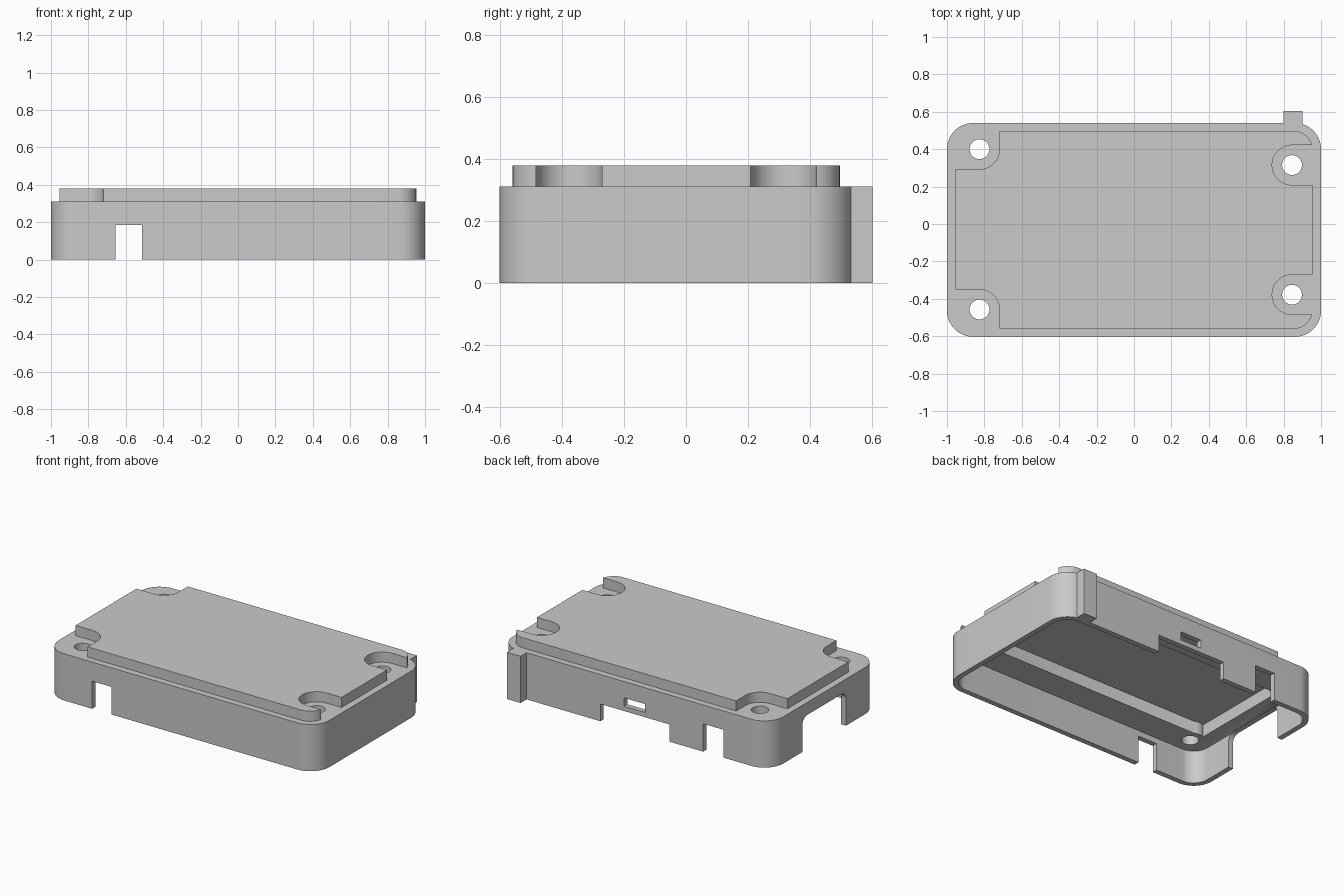
import bpy
import bmesh
from math import cos, sin, radians

if "Cube" in bpy.data.objects:
    bpy.data.objects.remove(bpy.data.objects["Cube"])

grey = bpy.data.materials.new("plain grey")
grey.use_nodes = True
grey.diffuse_color = (0.59, 0.59, 0.59, 1)
grey.node_tree.nodes["Principled BSDF"].inputs["Base Color"].default_value = (0.59, 0.59, 0.59, 1)

WALL = 0.035
TOP = 0.312
LEDGE = 0.222
CEILING = 0.305
LEFT_X, RIGHT_X = -0.826, 0.845
HOLES = [(LEFT_X, 0.40), (LEFT_X, -0.457), (RIGHT_X, 0.315), (RIGHT_X, -0.378)]


def arc(cx, cy, r, start, end, steps=14):
    angles = [radians(start + (end - start) * i / steps) for i in range(steps + 1)]
    return [(cx + r * cos(a), cy + r * sin(a)) for a in angles]


def circle(cx, cy, r):
    return arc(cx, cy, r, 0, 350, 35)


def rounded(x0, x1, y0, y1, r):
    return (arc(x1 - r, y1 - r, r, 0, 90) + arc(x0 + r, y1 - r, r, 90, 180)
            + arc(x0 + r, y0 + r, r, 180, 270) + arc(x1 - r, y0 + r, r, 270, 360))


def rect(x0, x1, y0, y1):
    return [(x0, y0), (x1, y0), (x1, y1), (x0, y1)]


def prism(name, outline, low, high, axis="z"):
    """Extrude a 2D outline along z, or a (y, z) outline along x."""
    place = (lambda a, b: (a, b, low)) if axis == "z" else (lambda a, b: (low, a, b))
    shift = (0, 0, high - low) if axis == "z" else (high - low, 0, 0)
    bm = bmesh.new()
    face = bm.faces.new([bm.verts.new(place(a, b)) for a, b in outline])
    grown = bmesh.ops.extrude_face_region(bm, geom=[face])
    moved = [g for g in grown["geom"] if isinstance(g, bmesh.types.BMVert)]
    bmesh.ops.translate(bm, verts=moved, vec=shift)
    bmesh.ops.recalc_face_normals(bm, faces=bm.faces)
    mesh = bpy.data.meshes.new(name)
    bm.to_mesh(mesh)
    bm.free()
    mesh.materials.append(grey)
    obj = bpy.data.objects.new(name, mesh)
    bpy.context.collection.objects.link(obj)
    return obj


def combine(target, tool, operation="DIFFERENCE"):
    mod = target.modifiers.new("combine", "BOOLEAN")
    mod.operation = operation
    mod.solver = "EXACT"
    mod.object = tool
    bpy.context.view_layer.objects.active = target
    bpy.ops.object.modifier_apply(modifier=mod.name)
    bpy.data.objects.remove(tool)


def notch_outline(cx, cy, r):
    """Clearance around a screw hole, open towards the outside."""
    if cx > 0:
        return arc(cx, cy, r, 90, 270) + [(1.2, cy - r), (1.2, cy + r)]
    side = 1 if cy > 0 else -1
    return arc(cx, cy, r, -90 * side, 0) + [(cx + r, side), (-1.2, side), (-1.2, cy - side * r)]


# Rounded shell with the corner tab, hollow from below
case = prism("case", rounded(-1, 1, -0.603, 0.54, 0.14), 0, TOP)
combine(case, prism("tab", rect(0.80, 0.90, 0.45, 0.603), 0, TOP), "UNION")
combine(case, prism("cavity", rounded(-1 + WALL, 1 - WALL, -0.603 + WALL, 0.54 - WALL,
                                      0.14 - WALL), -0.1, LEDGE))

# Raised panel, notched around each screw hole
panel = prism("panel", rounded(-0.955, 0.955, -0.56, 0.497, 0.1), 0.27, 0.38)
for x, y in HOLES:
    combine(panel, prism("notch", notch_outline(x, y, 0.107), 0.1, 0.5))
combine(case, panel, "UNION")

# Deeper recess inside the ledge, leaving a round pillar at each screw hole
recess = prism("recess", rect(-0.86, 0.86, -0.375, 0.315), 0.1, CEILING)
for x, y in HOLES:
    combine(recess, prism("pillar", circle(x, y, 0.09), 0, 0.5))
combine(case, recess)

# Screw holes
for x, y in HOLES:
    combine(case, prism("hole", circle(x, y, 0.053), 0.1, 0.5))

# Front and rear cable slots, rear wide slot and rear window
combine(case, prism("front_slot", rect(-0.655, -0.512, -0.7, -0.53), -0.1, 0.184))
combine(case, prism("rear_slot", rect(-0.655, -0.505, 0.48, 0.7), -0.1, 0.186))
combine(case, prism("wide_slot", rect(-0.255, 0.255, 0.48, 0.58), -0.1, 0.115))
combine(case, prism("window", rect(-0.075, 0.08, 0.48, 0.58), 0.147, 0.203))

# Rounded opening in the right end
combine(case, prism("end_opening", rounded(-0.26, 0.2, -0.2, 0.228, 0.05), -1.1, -0.96, "x"))

bpy.ops.object.select_all(action="DESELECT")
case.select_set(True)
bpy.context.view_layer.objects.active = case
bpy.ops.object.shade_smooth_by_angle(angle=radians(30))
